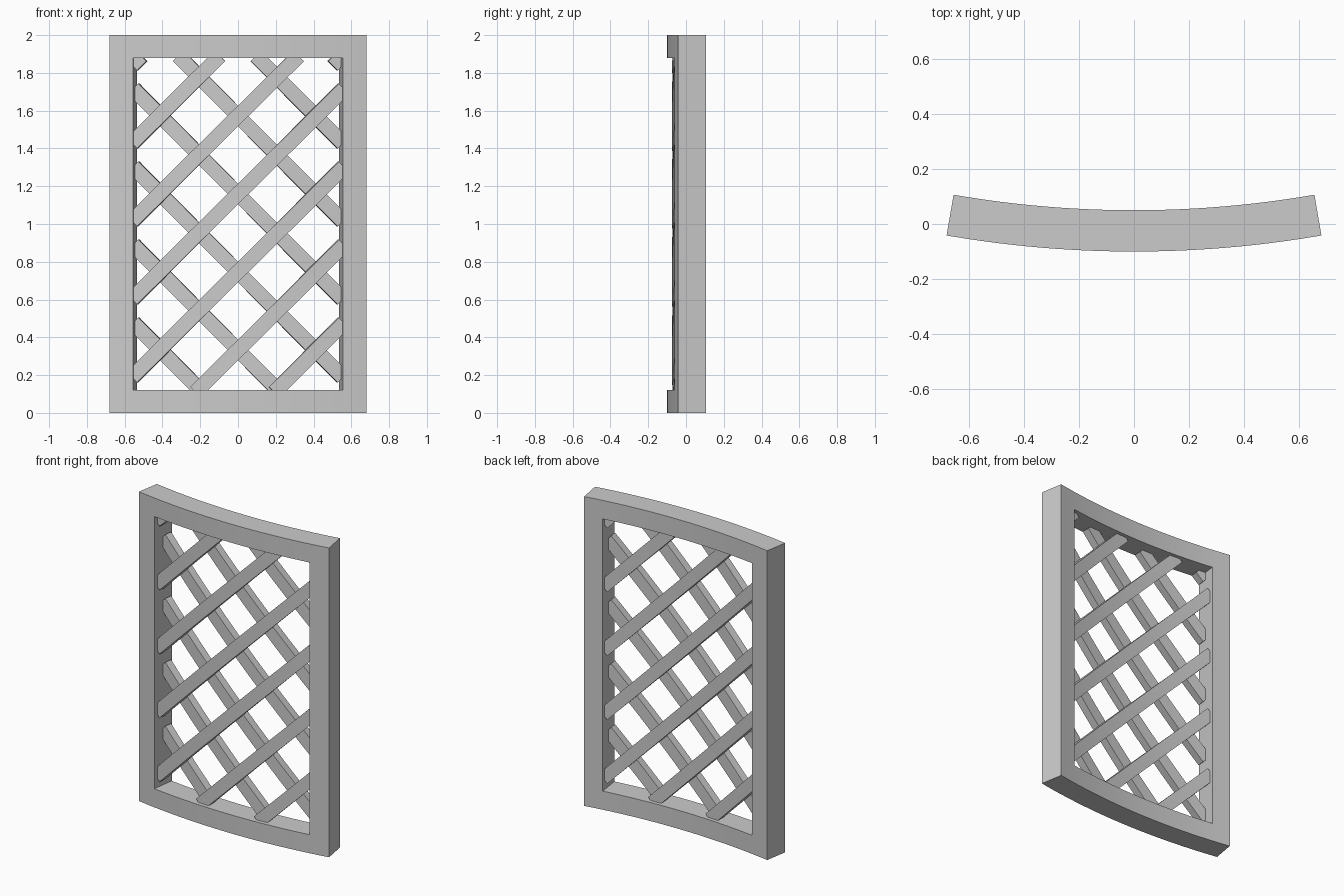
import bpy, bmesh, math

if "Cube" in bpy.data.objects:
    bpy.data.objects.remove(bpy.data.objects["Cube"])

R_FRONT = 4.0          # radius of the convex front face
R_MID = 3.925          # radius on which widths are measured
CENTRE_Y = 3.9
HALF_W, HALF_OPEN = 0.671, 0.547
HEIGHT, RAIL = 2.0, 0.12

grey = bpy.data.materials.new("light_grey")
grey.diffuse_color = (0.6, 0.6, 0.6, 1)
grey.use_nodes = True
grey.node_tree.nodes["Principled BSDF"].inputs["Base Color"].default_value = grey.diffuse_color


def bent_panel(name, cells, front, thickness):
    """Extrude flat (s, z) quads in depth and wrap them round the arc."""
    bm = bmesh.new()
    for quad in cells:
        bm.faces.new([bm.verts.new((s, front, z)) for s, z in quad])
    bmesh.ops.remove_doubles(bm, verts=bm.verts, dist=1e-5)
    ext = bmesh.ops.extrude_face_region(bm, geom=bm.faces[:], use_keep_orig=True)
    for v in ext["geom"]:
        if isinstance(v, bmesh.types.BMVert):
            v.co.y += thickness
    for v in bm.verts:
        s, d, z = v.co
        a, r = s / R_MID, R_FRONT - d
        v.co = (r * math.sin(a), CENTRE_Y - r * math.cos(a), z)
    bmesh.ops.recalc_face_normals(bm, faces=bm.faces)
    me = bpy.data.meshes.new(name)
    bm.to_mesh(me)
    bm.free()
    me.materials.append(grey)
    ob = bpy.data.objects.new(name, me)
    bpy.context.collection.objects.link(ob)
    bpy.context.view_layer.objects.active = ob
    ob.select_set(True)
    bpy.ops.object.shade_smooth_by_angle(angle=math.radians(30))
    ob.select_set(False)


# Frame: grid of cells with the opening left out
n = 20
cols = [-HALF_W, -0.609]
cols += [-HALF_OPEN + 2 * HALF_OPEN * i / n for i in range(n + 1)] + [0.609, HALF_W]
rows = [0, RAIL, HEIGHT - RAIL, HEIGHT]
cells = []
for a, b in zip(cols, cols[1:]):
    for j, (lo, hi) in enumerate(zip(rows, rows[1:])):
        if j == 1 and abs(a + b) / 2 < HALF_OPEN:
            continue
        cells.append([(a, lo), (b, lo), (b, hi), (a, hi)])
bent_panel("frame", cells, 0.0, 0.15)

# Lattice: square-cut 45 degree slats, front layer rising, back layer mirrored
TUCK = 0.01
LIMIT = HALF_OPEN + TUCK
Z_LO, Z_HI = RAIL - TUCK, HEIGHT - RAIL + TUCK
OFF = 0.039 * math.sqrt(0.5)
for layer, side, front in (("front", 1, 0.025), ("back", -1, 0.076)):
    for k in range(-2, 5):
        z0 = 0.746 + 0.413 * k
        s0, s1 = max(-LIMIT, Z_LO - z0), min(LIMIT, Z_HI - z0)
        m = max(1, round((s1 - s0) / 0.06))
        pts = [s0 + (s1 - s0) * i / m for i in range(m + 1)]
        strip = [[(side * (a + OFF), z0 + a - OFF), (side * (b + OFF), z0 + b - OFF),
                  (side * (b - OFF), z0 + b + OFF), (side * (a - OFF), z0 + a + OFF)]
                 for a, b in zip(pts, pts[1:])]
        bent_panel(f"{layer}_slat_{k + 3}", strip, front, 0.05)
